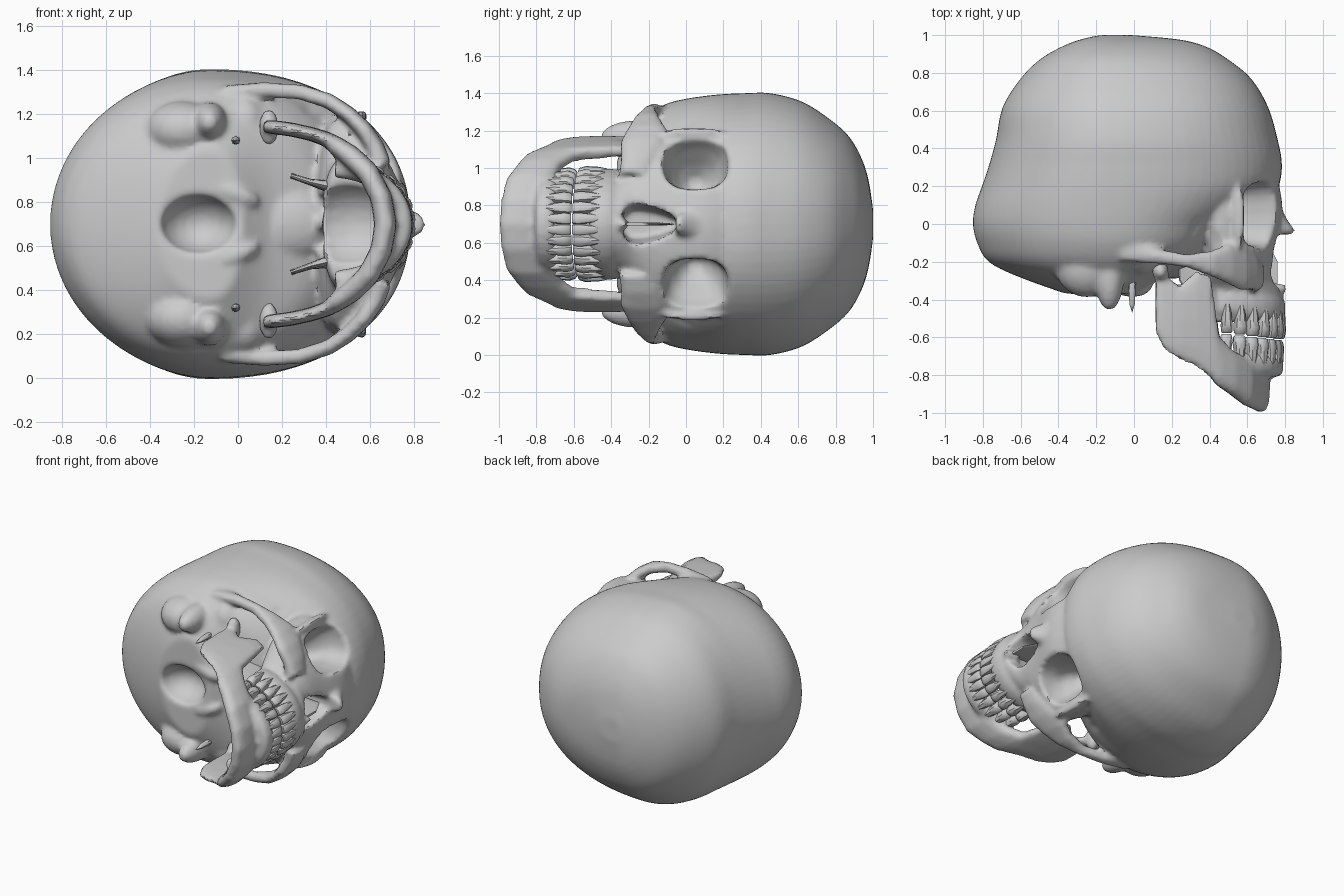
import bpy, bmesh, math
from mathutils import Matrix, Vector

MID = 0.7  # height of the symmetry plane; the skull lies on its side, facing +x

if "Cube" in bpy.data.objects:
    bpy.data.objects.remove(bpy.data.objects["Cube"])

bone = bpy.data.materials.new("bone_grey")
bone.use_nodes = True
bone.diffuse_color = (0.6, 0.6, 0.6, 1)
bone.node_tree.nodes["Principled BSDF"].inputs["Base Color"].default_value = (0.6, 0.6, 0.6, 1)
SIDES = (("upper", 1), ("lower", -1))
parts = []


def finish(bm, name):
    bmesh.ops.recalc_face_normals(bm, faces=bm.faces)
    me = bpy.data.meshes.new(name)
    bm.to_mesh(me)
    bm.free()
    me.materials.append(bone)
    ob = bpy.data.objects.new(name, me)
    bpy.context.collection.objects.link(ob)
    parts.append(ob)
    return ob


def discard(obs):
    for ob in obs:
        parts.remove(ob)
        bpy.data.objects.remove(ob)


def bake(ob):
    """Replace the mesh by its modified result."""
    deps = bpy.context.evaluated_depsgraph_get()
    me = bpy.data.meshes.new_from_object(ob.evaluated_get(deps))
    ob.modifiers.clear()
    me.materials.clear()
    me.materials.append(bone)
    ob.data = me


def loft(bm, rings):
    """Skin a list of equal point rings given as (x, y, side offset)."""
    loops = [[bm.verts.new((x, y, l + MID)) for x, y, l in r] for r in rings]
    n = len(loops[0])
    for a, b in zip(loops, loops[1:]):
        for i in range(n):
            j = (i + 1) % n
            bm.faces.new((a[i], a[j], b[j], b[i]))
    bm.faces.new(loops[0])
    bm.faces.new(loops[-1][::-1])


def lofted(name, rings):
    bm = bmesh.new()
    loft(bm, rings)
    return finish(bm, name)


def power(v, p):
    return math.copysign(abs(v) ** (2 / p), v)


def smooth_rows(rows, steps=4):
    """Pass a smooth curve through the rows of section sizes."""
    out = []
    for i in range(len(rows) - 1):
        a, b, c, d = (rows[min(max(i + k, 0), len(rows) - 1)] for k in (-1, 0, 1, 2))
        for s in range(steps):
            t = s / steps
            out.append([q + t / 2 * (r - p + t * (2 * p - 5 * q + 4 * r - w + t * (3 * (q - r) + w - p)))
                        for p, q, r, w in zip(a, b, c, d)])
    return out + [rows[-1]]


def ring(y, back, front, half, xm, p, n=72):
    """Egg-shaped horizontal section, widest at xm, rounder at the back."""
    pts = []
    for i in range(n):
        t = math.tau * i / n
        fore = math.cos(t) > 0
        q = p if fore else 2
        reach = front - xm if fore else xm - back
        pts.append((xm + reach * power(math.cos(t), q), y, half * power(math.sin(t), q)))
    return pts


def stack(name, rows, xm, p):
    return lofted(name, [ring(*r, xm, p) for r in smooth_rows(rows)])


def strip(name, rows, n=12):
    """Flat bone along a path of (x, side, top, bottom, half thickness)."""
    rings = []
    for i, (x, l, top, bot, th) in enumerate(rows):
        a, b = rows[max(i - 1, 0)], rows[min(i + 1, len(rows) - 1)]
        d = Vector((b[0] - a[0], b[1] - a[1])).normalized()
        sect = []
        for k in range(n):
            t = math.tau * k / n
            w, h = th * power(math.cos(t), 2.6), power(math.sin(t), 2.6)
            sect.append((x - d.y * w, (top + bot) / 2 + h * (top - bot) / 2, l + d.x * w))
        rings.append(sect)
    return lofted(name, rings)


def mirrored(rows):
    return rows + [(r[0], -r[1], *r[2:]) for r in reversed(rows) if r[1]]


def ball(name, pos, radii, turn=0, seg=20):
    bm = bmesh.new()
    m = (Matrix.Translation((pos[0], pos[1], pos[2] + MID))
         @ Matrix.Rotation(turn, 4, 'Y') @ Matrix.Diagonal((*radii, 1)))
    bmesh.ops.create_uvsphere(bm, u_segments=seg, v_segments=seg // 2, radius=1, matrix=m)
    return finish(bm, name)


def carve(ob, cutters):
    for c in cutters:
        mod = ob.modifiers.new("cut", 'BOOLEAN')
        mod.operation, mod.solver, mod.object = 'DIFFERENCE', 'EXACT', c
    bake(ob)


def fuse(name, obs):
    """Grow overlapping bones into one continuous, softly blended surface."""
    bm = bmesh.new()
    for ob in obs:
        bm.from_mesh(ob.data)
    discard(obs)
    whole = finish(bm, name)
    mod = whole.modifiers.new("grow", 'REMESH')
    mod.mode, mod.voxel_size = 'VOXEL', 0.017
    mod = whole.modifiers.new("soften", 'SMOOTH')
    mod.factor, mod.iterations = 0.5, 4
    bake(whole)


# Braincase and face as stacked sections
cranium = stack("cranium", [
    (1.0, -.18, -.01, .08), (.975, -.29, .25, .24), (.935, -.39, .39, .36), (.87, -.5, .5, .47),
    (.77, -.6, .62, .56), (.62, -.695, .71, .655), (.45, -.73, .76, .70), (.32, -.765, .783, .70),
    (.2, -.805, .765, .695), (.1, -.84, .68, .685), (0, -.853, .56, .67), (-.1, -.83, .48, .645),
    (-.2, -.77, .36, .59), (-.28, -.61, .16, .5), (-.37, -.36, .02, .34)], -.13, 2.2)
face = stack("face", [
    (.3, .3, .745, .42), (.22, .3, .765, .48), (.1, .3, .785, .5), (0, .33, .775, .5),
    (-.1, .34, .755, .49), (-.2, .35, .745, .45), (-.28, .36, .75, .36), (-.35, .38, .785, .29),
    (-.45, .38, .785, .275), (-.52, .4, .78, .26)], .45, 1.9)

# Eye sockets: rounded squares tapering back and inward
sockets = []
for side, s in SIDES:
    rings = []
    for x, k, l in ((.4, .2, .22), (.45, .5, .245), (.53, .8, .29), (.6, .95, .325), (.67, 1, .33), (.95, 1.12, .36)):
        angles = [math.tau * i / 20 for i in range(20)]
        rings.append([(x, .05 + .175 * k * power(math.sin(a), 2.7),
                       s * (l + .148 * k * power(math.cos(a), 2.7))) for a in angles])
    sockets.append(lofted("socket_cut_" + side, rings))

# Other openings: temples, throat, palate, nose and spinal opening
temples = [ball("temple_cut", (.39, -.2, .6 * s), (.15, .28, .15)) for _, s in SIDES]
throat = [ball("throat_cut", (.36, -.33, .08 * s), (.12, .1, .06)) for _, s in SIDES]
palate = ball("palate_cut", (.5, -.6, 0), (.24, .2, .2))
foramen = ball("foramen_cut", (-.18, -.42, 0), (.18, .2, .14))
pear = [(-.05, .035), (-.13, .08), (-.23, .11), (-.3, .11), (-.345, .05)]
outline = pear + [(y, -w) for y, w in reversed(pear)]
nose_hole = lofted("nose_cut", [[(x, y, w * k) for y, w in outline]
                                for x, k in ((.52, .7), (.72, .95), (.95, 1.1))])
carve(cranium, sockets + temples + [foramen])
carve(face, sockets + temples + throat + [palate, nose_hole])
discard(sockets + temples + throat + [palate, foramen, nose_hole])

# Nose bones, spine below the nose, and septum
skull = [cranium, face]
skull.append(stack("nose_bridge", [(.2, .6, .77, .09), (.08, .62, .785, .08), (.01, .66, .82, .075),
                                   (-.03, .69, .85, .065), (-.055, .73, .845, .05)], .74, 2.2))
skull.append(strip("nose_spine", [(.7, 0, -.3, -.38, .03), (.81, 0, -.32, -.36, .015)]))
strip("nose_septum", [(.5, 0, -.06, -.36, .008), (.7, 0, -.08, -.35, .008), (.76, 0, -.2, -.35, .008)])

jaw = []
for side, s in SIDES:
    # Cheekbone sweeping back into the arch over the jaw hinge
    skull.append(strip("cheek_arch", [(x, l * s, t, b, th) for x, l, t, b, th in (
        (-.06, .6, -.08, -.2, .03), (.12, .61, -.13, -.21, .035), (.28, .6, -.16, -.23, .035),
        (.41, .56, -.14, -.28, .035), (.5, .5, -.1, -.32, .037), (.57, .43, -.12, -.355, .04),
        (.62, .35, -.16, -.35, .045), (.65, .26, -.2, -.36, .05))]))
    # Orbit rim post, bony knobs and spikes of the skull base
    skull += [
        ball("orbit_post", (.545, .04, .475 * s), (.05, .19, .03), -.8 * s),
        ball("mastoid", (-.13, -.26, .465 * s), (.08, .2, .09)),
        ball("mastoid_root", (-.25, -.22, .43 * s), (.17, .17, .13)),
        ball("ear_ridge", (.03, -.17, .45 * s), (.1, .1, .13)),
        ball("neck_joint", (-.01, -.32, .14 * s), (.12, .07, .05), .4 * s)]
    ball("styloid_" + side, (-.01, -.32, .38 * s), (.02, .15, .02), seg=8)
    strip("throat_plate_" + side, [(.24, .22 * s, -.15, -.3, .012), (.33, .19 * s, -.18, -.46, .015),
                                   (.42, .17 * s, -.2, -.5, .03)])
    jaw.append(ball("jaw_hinge", (.14, -.25, .44 * s), (.045, .05, .085)))
skull.append(ball("skull_base", (.2, -.19, 0), (.24, .1, .17)))

# Lower jaw: branch, corner, body and chin in one band
jaw.append(strip("lower_jaw", mirrored([
    (.115, .445, -.25, -.58, .028), (.16, .44, -.26, -.67, .032), (.24, .43, -.32, -.72, .032),
    (.33, .41, -.24, -.76, .032), (.405, .385, -.27, -.82, .035), (.44, .36, -.58, -.86, .043),
    (.51, .31, -.66, -.905, .05), (.59, .235, -.71, -.965, .05), (.65, .12, -.74, -.99, .05),
    (.67, 0, -.74, -1.0, .052)])))


def arch(t, size):
    return .43 + .345 * size * math.cos(t), .27 * size * math.sin(t)


# Tooth-bearing ridges and teeth along the dental arch
teeth = 14
for name, gum, tip, far, size, group in (("upper", -.52, -.61, -.38, 1, skull),
                                         ("lower", -.7, -.615, -.81, .97, jaw)):
    rows = []
    for i in range(17):
        t = math.radians(-88 + 11 * i)
        dip = .04 * (1 - math.cos(t))
        ends = sorted((gum + dip, far + dip), reverse=True)
        rows.append((*arch(t, size * .96), *ends, .042))
    group.append(strip("tooth_ridge", rows))
    bm = bmesh.new()
    for i in range(teeth):
        u = (i + .5) / teeth * 2 - 1
        t = math.radians(86 * u)
        x, l = arch(t, size)
        ahead = Vector(arch(t + .01, size)) - Vector(arch(t - .01, size))
        ahead.normalize()
        wide, deep = .032, .028 + .014 * abs(u)
        lift = .04 * (1 - math.cos(t))
        rings = []
        # root, neck, crown, biting edge
        for f, k, d in ((-.7, .5, .8), (-.2, .75, 1), (.1, .85, 1), (.5, 1, 1.1), (.88, .97, .85), (1, .75, .55)):
            y = gum + (tip - gum) * f + lift
            sect = []
            for j in range(10):
                a = math.tau * j / 10
                w, h = wide * k * power(math.cos(a), 3), deep * d * power(math.sin(a), 3)
                sect.append((x + ahead.x * w + ahead.y * h, y, l + ahead.y * w - ahead.x * h))
            rings.append(sect)
        loft(bm, rings)
    finish(bm, name + "_teeth")

fuse("skull", skull)
fuse("jaw", jaw)

# Smooth bone with crisp rims
bpy.ops.object.select_all(action='DESELECT')
for ob in parts:
    ob.select_set(True)
bpy.context.view_layer.objects.active = parts[0]
bpy.ops.object.shade_smooth_by_angle(angle=math.radians(38))
